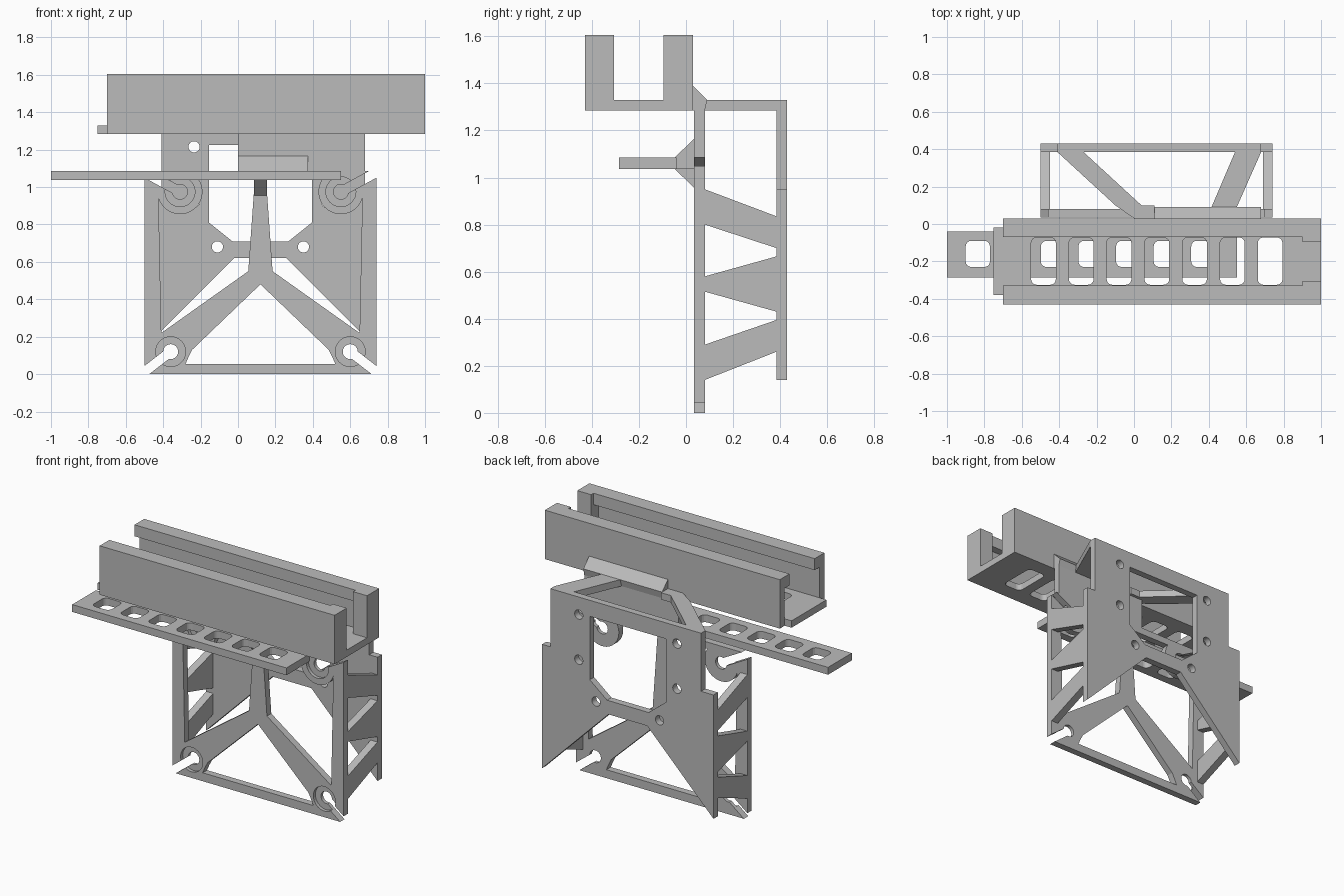
import bpy, bmesh
from math import cos, sin, radians, hypot

if "Cube" in bpy.data.objects:
    bpy.data.objects.remove(bpy.data.objects["Cube"])

grey = bpy.data.materials.new("matte_grey")
grey.use_nodes = True
grey.diffuse_color = (0.5, 0.5, 0.5, 1)
grey.node_tree.nodes["Principled BSDF"].inputs["Base Color"].default_value = (0.5, 0.5, 0.5, 1)

MID_X = 0.12                      # symmetry line of the bracket
FRONT, FRONT_IN = 0.035, 0.08     # front plate depth range
BACK_IN, BACK = 0.385, 0.43       # back plate depth range
PLACE = {"x": lambda a, b, t: (t, a, b),
         "y": lambda a, b, t: (a, t, b),
         "z": lambda a, b, t: (a, b, t)}


def prism(name, pts, axis, lo, hi):
    """Extrude a flat outline along one axis."""
    bm = bmesh.new()
    face = bm.faces.new([bm.verts.new(PLACE[axis](a, b, lo)) for a, b in pts])
    top = bmesh.ops.extrude_face_region(bm, geom=[face])["geom"]
    step = PLACE[axis](0, 0, hi - lo)
    bmesh.ops.translate(bm, vec=step, verts=[v for v in top if isinstance(v, bmesh.types.BMVert)])
    bmesh.ops.recalc_face_normals(bm, faces=bm.faces)
    mesh = bpy.data.meshes.new(name)
    bm.to_mesh(mesh)
    bm.free()
    mesh.materials.append(grey)
    obj = bpy.data.objects.new(name, mesh)
    bpy.context.collection.objects.link(obj)
    return obj


def rect(a0, b0, a1, b1):
    return [(a0, b0), (a1, b0), (a1, b1), (a0, b1)]


def arc(cx, cy, r, start, end, n):
    return [(cx + r * cos(radians(start + (end - start) * i / n)),
             cy + r * sin(radians(start + (end - start) * i / n))) for i in range(n + 1)]


def circle(cx, cy, r):
    return arc(cx, cy, r, 0, 360, 32)[:-1]


def round_rect(x0, y0, x1, y1, r=0.03):
    corners = [(x1 - r, y1 - r), (x0 + r, y1 - r), (x0 + r, y0 + r), (x1 - r, y0 + r)]
    return [p for i, (cx, cy) in enumerate(corners) for p in arc(cx, cy, r, 90 * i, 90 * i + 90, 4)]


def flip(pts):
    return [(2 * MID_X - x, z) for x, z in pts]


def slot(start, through, width=0.05, length=0.3):
    """Straight slot outline from a lug centre outwards."""
    dx, dz = through[0] - start[0], through[1] - start[1]
    d = hypot(dx, dz)
    dx, dz, h = dx / d, dz / d, width / 2
    ends = [start, (start[0] + dx * length, start[1] + dz * length)]
    (ax, az), (bx, bz) = ends
    return [(ax - dz * h, az + dx * h), (bx - dz * h, bz + dx * h),
            (bx + dz * h, bz - dx * h), (ax + dz * h, az - dx * h)]


def cut(obj, cutters):
    """Subtract the cutters, bake the result and delete them."""
    for c in cutters:
        m = obj.modifiers.new("cut", "BOOLEAN")
        m.operation, m.solver, m.object = "DIFFERENCE", "EXACT", c
        c.hide_render = True
    bpy.context.view_layer.update()
    deps = bpy.context.evaluated_depsgraph_get()
    baked = bpy.data.meshes.new_from_object(obj.evaluated_get(deps))
    obj.modifiers.clear()
    obj.data = baked
    for c in cutters:
        bpy.data.objects.remove(c)


# Front plate: Y-shaped struts, lugs with counterbores and entry slots
plate = prism("front_plate", rect(-0.5, 0, 0.74, 1.085), "y", FRONT, FRONT_IN)
upper, lower = (-0.31, 0.975), (-0.36, 0.12)
side_window = arc(*upper, 0.12, 197, 393, 20) + [(0.09, 1.04), (0.055, 0.55), (-0.41, 0.22)]
low_half = [(-0.28, 0.055), (-0.265, 0.09), (-0.245, 0.13)]
low_window = low_half + [(MID_X, 0.48)] + flip(low_half)[::-1]
through = [low_window]
bores = []
for side in (lambda p: p, flip):
    through.append(side(side_window))
    for lug, exit_point in ((upper, (-0.48, 1.0675)), (lower, (-0.48, 0.0275))):
        through += [side(circle(*lug, 0.04)), side(slot(lug, exit_point))]
        bores.append(side(circle(*lug, 0.08)))
cut(plate, [prism("cutter", p, "y", -0.1, 0.2) for p in through]
    + [prism("cutter", p, "y", -0.1, 0.057) for p in bores])

# Back plate: V-cut bottom, large window, six screw holes
half = [(-0.02, 0.62), (-0.5, 0.14), (-0.5, 0.95), (-0.41, 0.95), (-0.41, 1.33)]
back = prism("back_plate", half + flip([(-0.44, 1.33), (-0.44, 0.95)]) + flip(half[:3])[::-1],
             "y", BACK_IN, BACK)
win = [(-0.155, 1.225), (-0.155, 0.81), (-0.03, 0.71)]
holes = [win + flip(win)[::-1]]
for x, z in ((-0.235, 1.215), (-0.235, 0.92), (-0.11, 0.68)):
    holes += [circle(x, z, 0.03), flip(circle(x, z, 0.03))]
cut(back, [prism("cutter", p, "y", 0.3, 0.5) for p in holes])

# Slanted side braces joining front and back plates
braces = ((0.80, 0.95, 0.70, 0.835), (0.515, 0.58, 0.43, 0.665), (0.14, 0.29, 0.26, 0.395))
for side, x in (("right", -0.5), ("left", 0.69)):
    for i, (f0, f1, b0, b1) in enumerate(braces):
        prism(f"{side}_brace_{i + 1}",
              [(FRONT_IN, f0), (BACK_IN, b0), (BACK_IN, b1), (FRONT_IN, f1)], "x", x, x + 0.05)

# Upper wall, top struts and the bevelled fillet behind the channel
FLOOR, FLOOR_TOP, RIM = 1.285, 1.33, 1.605
prism("upper_wall", rect(0, 1.08, 0.68, FLOOR_TOP), "y", FRONT, FRONT_IN)
prism("top_strut_right", [(-0.41, BACK_IN), (-0.1, 0.1), (0, 0.03), (0.11, 0.03),
                          (0.11, 0.1), (0.04, 0.1), (-0.27, BACK_IN)], "z", FLOOR, FLOOR_TOP)
prism("top_strut_left", [(0.68, BACK_IN), (0.54, BACK_IN), (0.41, 0.08), (0.545, 0.08)],
      "z", FLOOR, FLOOR_TOP)
prism("channel_fillet", [(0.025, FLOOR), (0.08, FLOOR), (0.09, FLOOR_TOP), (0.025, 1.395)],
      "x", 0.11, 0.68)

# Channel: slotted floor with end tab, lipped walls and thick end blocks
floor = prism("channel_floor", [(-0.75, -0.38), (-0.7, -0.38), (-0.7, -0.43), (1, -0.43), (1, 0.03),
                                (-0.7, 0.03), (-0.7, -0.02), (-0.75, -0.02)], "z", FLOOR, FLOOR_TOP)
cut(floor, [prism("cutter", round_rect(-0.55 + 0.202 * i, -0.325, -0.418 + 0.202 * i, -0.072),
                  "z", 1.2, 1.4) for i in range(7)])
wall = [(-0.43, FLOOR), (-0.38, FLOOR), (-0.38, 1.53), (-0.33, 1.53), (-0.33, RIM), (-0.43, RIM)]
block = rect(-0.43, FLOOR, -0.305, RIM)
for side, mirror in (("front", lambda p: p), ("back", lambda p: [(-0.4 - y, z) for y, z in p])):
    prism(f"channel_{side}_wall", mirror(wall), "x", -0.7, 0.9)
    prism(f"channel_{side}_end_block", mirror(block), "x", 0.9, 1)

# Slotted bar below the channel with its gussets
bar = prism("slotted_bar", rect(-1, -0.285, 0.55, -0.04), "z", 1.037, 1.085)
cut(bar, [prism("cutter", round_rect(-0.9 + 0.201 * i, -0.23, -0.77 + 0.201 * i, -0.09),
                "z", 1, 1.2) for i in range(7)])
prism("bar_upper_gusset", [(-0.048, 1.037), (FRONT, 1.037), (FRONT, 1.165), (-0.048, 1.085)],
      "x", 0, 0.375)
prism("bar_lower_gusset", [(-0.048, 1.037), (FRONT, 0.955), (FRONT, 1.037)], "x", 0.085, 0.155)
